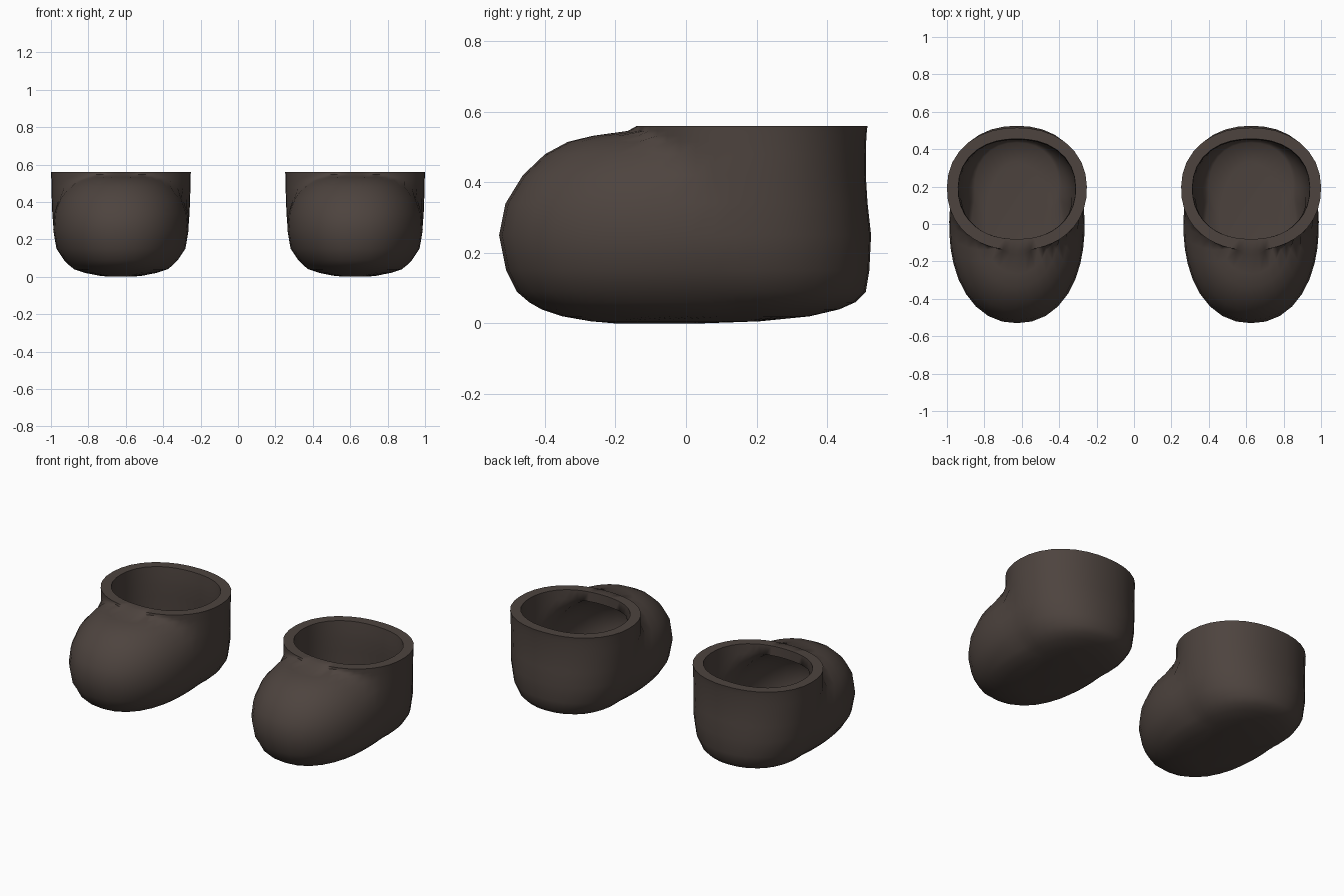
import bpy, bmesh, math

if "Cube" in bpy.data.objects:
    bpy.data.objects.remove(bpy.data.objects["Cube"])

leather = bpy.data.materials.new("dark_brown")
leather.diffuse_color = (0.075, 0.057, 0.049, 1)
leather.use_nodes = True
leather.node_tree.nodes["Principled BSDF"].inputs["Base Color"].default_value = leather.diffuse_color

N = 40          # columns around each shoe
CY = 0.19       # centre of the ankle opening
# height, heel half width, heel back y, toe half width, toe front y
LEVELS = [
    (0.020, 0.18, 0.35, 0.19, -0.35),
    (0.040, 0.235, 0.435, 0.25, -0.41),
    (0.060, 0.27, 0.48, 0.275, -0.445),
    (0.090, 0.302, 0.51, 0.305, -0.48),
    (0.150, 0.343, 0.52, 0.345, -0.51),
    (0.250, 0.360, 0.525, 0.362, -0.53),
    (0.340, 0.367, 0.515, 0.355, -0.512),
    (0.420, 0.370, 0.510, 0.325, -0.463),
    (0.480, 0.372, 0.510, 0.275, -0.40),
    (0.515, 0.372, 0.511, 0.225, -0.335),
    (0.532, 0.373, 0.512, 0.18, -0.265),
    (0.546, 0.373, 0.513, 0.13, -0.165),
    (0.560, 0.374, 0.515, 0.09, -0.10),
]


def level(z):
    """Interpolated outline sizes at a height."""
    z = min(max(z, LEVELS[0][0]), LEVELS[-1][0])
    for a, b in zip(LEVELS, LEVELS[1:]):
        if z <= b[0]:
            t = (z - a[0]) / (b[0] - a[0])
            return [p + (q - p) * t for p, q in zip(a, b)][1:]


def reach(inside, dx, dy):
    """Distance from the ankle centre to an outline along a direction."""
    lo, hi = 0.0, 1.2
    for _ in range(24):
        mid = (lo + hi) / 2
        if inside(mid * dx, CY + mid * dy):
            lo = mid
        else:
            hi = mid
    return lo


def ring(z, wall=0.0):
    """Outline joining the ankle oval and toe oval, optionally inset."""
    hw, back, _, _ = level(z)
    _, _, tw, front = level(z + wall * 0.9 if z > 0.25 else z)

    def heel(x, y):
        length = back - CY if y > CY else 0.33 * min(1, hw / 0.34)
        return abs(x / hw) ** 2.17 + abs((y - CY) / length) ** 2.17 < 1

    def toe(x, y):
        length = -front if y < 0 else min(0.45, back * 0.9)
        return abs(x / tw) ** 2.2 + abs(y / length) ** 2.2 < 1

    pts = []
    for i in range(N):
        a = 2 * math.pi * i / N
        # columns are packed more tightly toward the toe
        a -= 0.3 * math.sin(a)
        dx, dy = math.sin(a), -math.cos(a)
        r = max(reach(heel, dx, dy), reach(toe, dx, dy)) - wall
        pts.append((r * dx, CY + r * dy, z))
    return pts


def oval(z, cy, rx, ry):
    return [(rx * math.sin(2 * math.pi * i / N),
             cy - ry * math.cos(2 * math.pi * i / N), z) for i in range(N)]


def make_shoe(name, x):
    # sole, outer wall, rim, inner wall and insole in one skin
    rings = [oval(0.0, -0.08, 0.06, 0.12), oval(0.006, -0.03, 0.12, 0.24)]
    rings += [ring(row[0]) for row in LEVELS]
    rings += [ring(z, 0.06) for z in (0.56, 0.50, 0.45, 0.38, 0.30, 0.20, 0.13, 0.095, 0.075)]
    rings.append(oval(0.062, 0.02, 0.17, 0.31))
    bm = bmesh.new()
    loops = [[bm.verts.new(p) for p in r] for r in rings]
    for a, b in zip(loops, loops[1:]):
        for i in range(N):
            j = (i + 1) % N
            bm.faces.new((a[i], a[j], b[j], b[i]))
    bm.faces.new(loops[0][::-1])
    bm.faces.new(loops[-1])
    bmesh.ops.recalc_face_normals(bm, faces=bm.faces)
    mesh = bpy.data.meshes.new(name)
    bm.to_mesh(mesh)
    bm.free()
    mesh.materials.append(leather)
    obj = bpy.data.objects.new(name, mesh)
    obj.location.x = x
    bpy.context.collection.objects.link(obj)
    bpy.ops.object.select_all(action='DESELECT')
    obj.select_set(True)
    bpy.context.view_layer.objects.active = obj
    bpy.ops.object.shade_smooth_by_angle(angle=math.radians(65))


make_shoe("right_shoe", -0.626)
make_shoe("left_shoe", 0.626)
